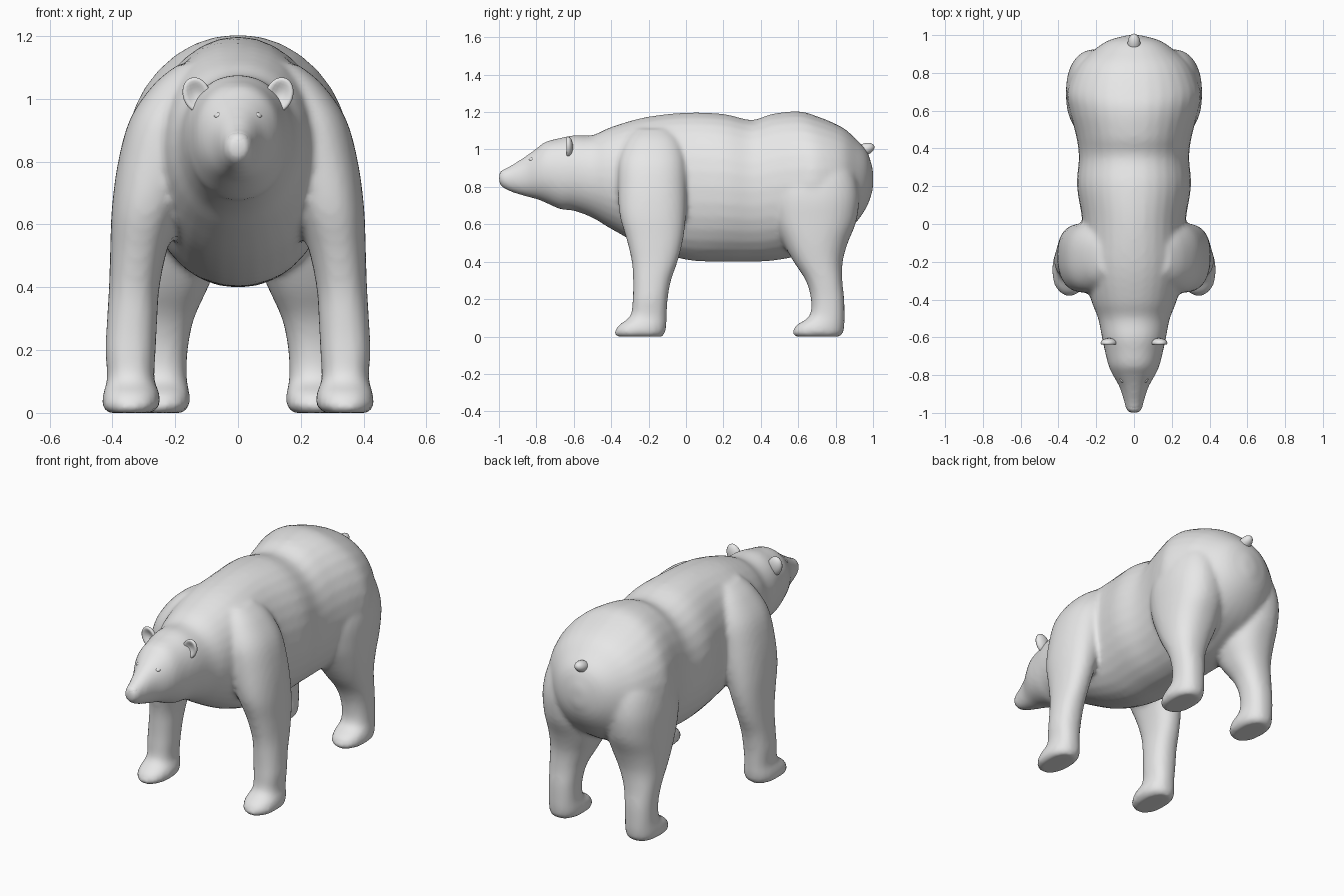
import bpy, bmesh, math
from mathutils import Matrix

if "Cube" in bpy.data.objects:
    bpy.data.objects.remove(bpy.data.objects["Cube"])

fur = bpy.data.materials.new("grey_fur")
fur.diffuse_color = (0.8, 0.8, 0.8, 1)
fur.use_nodes = True
fur.node_tree.nodes["Principled BSDF"].inputs["Base Color"].default_value = fur.diffuse_color


def smooth_rings(rings, steps=4):
    """Catmull-Rom resampling of a table of ring sizes."""
    out = []
    for i in range(len(rings) - 1):
        p0, p1 = rings[max(i - 1, 0)], rings[i]
        p2, p3 = rings[i + 1], rings[min(i + 2, len(rings) - 1)]
        for s in range(steps):
            t = s / steps
            out.append([0.5 * (2 * b + (c - a) * t + (2 * a - 5 * b + 4 * c - d) * t * t
                               + (3 * b - a - 3 * c + d) * t ** 3)
                        for a, b, c, d in zip(p0, p1, p2, p3)])
    return out + [list(rings[-1])]


def loft(bm, rings, place, power, sides=32):
    """Closed skin through rings (t, a_min, a_max, b_min, b_max)."""
    loops = []
    for t, a0, a1, b0, b1 in smooth_rings(rings):
        loop = []
        for k in range(sides):
            ang = 2 * math.pi * k / sides
            c, s = math.cos(ang), math.sin(ang)
            u = math.copysign(abs(c) ** (2 / power), c)
            w = math.copysign(abs(s) ** (2 / power), s)
            a = (a0 + a1) / 2 + u * (a1 - a0) / 2
            b = (b0 + b1) / 2 + w * (b1 - b0) / 2
            loop.append(bm.verts.new(place(t, a, b)))
        loops.append(loop)
    faces = [bm.faces.new(loops[0]), bm.faces.new(loops[-1][::-1])]
    for l0, l1 in zip(loops, loops[1:]):
        for k in range(sides):
            n = (k + 1) % sides
            faces.append(bm.faces.new((l0[k], l1[k], l1[n], l0[n])))
    bmesh.ops.recalc_face_normals(bm, faces=faces)


def finish(name, bm):
    bmesh.ops.recalc_face_normals(bm, faces=bm.faces)
    for f in bm.faces:
        f.smooth = True
    me = bpy.data.meshes.new(name)
    bm.to_mesh(me)
    bm.free()
    me.materials.append(fur)
    ob = bpy.data.objects.new(name, me)
    bpy.context.collection.objects.link(ob)
    return ob


# Snout, head, neck and torso: y, half width, underside z, top z
trunk = [
    (-1.00, .022, .825, .870), (-.985, .040, .800, .890), (-.94, .052, .775, .912),
    (-.86, .078, .750, .962), (-.80, .112, .735, 1.005), (-.75, .135, .715, 1.042),
    (-.67, .155, .680, 1.062), (-.60, .170, .672, 1.076), (-.50, .190, .635, 1.077),
    (-.40, .228, .575, 1.120), (-.22, .270, .480, 1.172), (0, .272, .410, 1.197),
    (.20, .302, .400, 1.190), (.35, .292, .400, 1.158), (.46, .305, .405, 1.190),
    (.60, .342, .430, 1.204), (.70, .355, .470, 1.178), (.83, .305, .540, 1.122),
    (.91, .225, .610, 1.055), (.97, .140, .700, .985), (1.0, .035, .790, .890)]

# Legs: z, inner x, outer x, front y, back y
front_leg = [
    (0, .275, .415, -.370, -.125), (.02, .252, .432, -.382, -.112),
    (.06, .250, .430, -.360, -.105), (.11, .266, .417, -.298, -.103),
    (.20, .262, .422, -.285, -.098), (.30, .257, .417, -.283, -.080),
    (.40, .250, .411, -.290, -.045), (.52, .225, .407, -.318, -.015),
    (.65, .180, .402, -.355, 0), (.80, .120, .382, -.365, .005),
    (.94, .080, .342, -.360, 0), (1.05, .050, .265, -.320, -.03), (1.11, .060, .190, -.27, -.08)]
back_leg = [
    (0, .175, .320, .585, .825), (.02, .156, .336, .570, .840),
    (.06, .154, .336, .590, .847), (.11, .163, .328, .660, .848),
    (.20, .160, .328, .668, .846), (.30, .140, .335, .640, .836),
    (.40, .095, .343, .575, .838), (.50, .055, .352, .520, .865),
    (.62, .040, .358, .470, .912), (.76, .040, .358, .460, .925),
    (.90, .050, .325, .500, .890), (1.02, .080, .250, .550, .80)]

# Body: overlapping lofts blended into one skin
bm = bmesh.new()
loft(bm, [(y, -w, w, lo, hi) for y, w, lo, hi in trunk], lambda t, a, b: (a, t, b), 2.1)
for leg in (front_leg, back_leg):
    for side in (-1, 1):
        loft(bm, leg, lambda t, a, b, s=side: (s * a, b, t), 2.3)
body = finish("body", bm)
blend = body.modifiers.new("blend", 'REMESH')
blend.mode = 'VOXEL'
blend.voxel_size = 0.014
blend.use_smooth_shade = True
relax = body.modifiers.new("relax", 'SMOOTH')
relax.factor = 0.5
relax.iterations = 6


def ellipsoid(name, loc, size, tilt=0.0, dish=0.0, axis='X'):
    """Smooth ellipsoid, optionally hollowed on its front."""
    bm = bmesh.new()
    bmesh.ops.create_uvsphere(bm, u_segments=20, v_segments=14, radius=1)
    for v in bm.verts:
        if v.co.y < 0:
            v.co.y *= 1 - dish * (1 - v.co.x ** 2 - v.co.z ** 2)
    m = Matrix.Translation(loc) @ Matrix.Rotation(tilt, 4, axis) @ Matrix.Diagonal((*size, 1))
    bm.transform(m)
    return finish(name, bm)


# Cupped ears and small eyes on both sides
for side, word in ((-1, "left"), (1, "right")):
    ellipsoid(word + "_ear", (side * .131, -.630, 1.012), (.044, .026, .058),
              side * .35, 1.3, 'Y')
    ellipsoid(word + "_eye", (side * .059, -.822, .945), (.017, .017, .012))

# Nose pad and tail
ellipsoid("nose", (0, -.965, .868), (.036, .033, .026), .35)
ellipsoid("tail", (0, .955, 1.0), (.034, .055, .032), .35)
